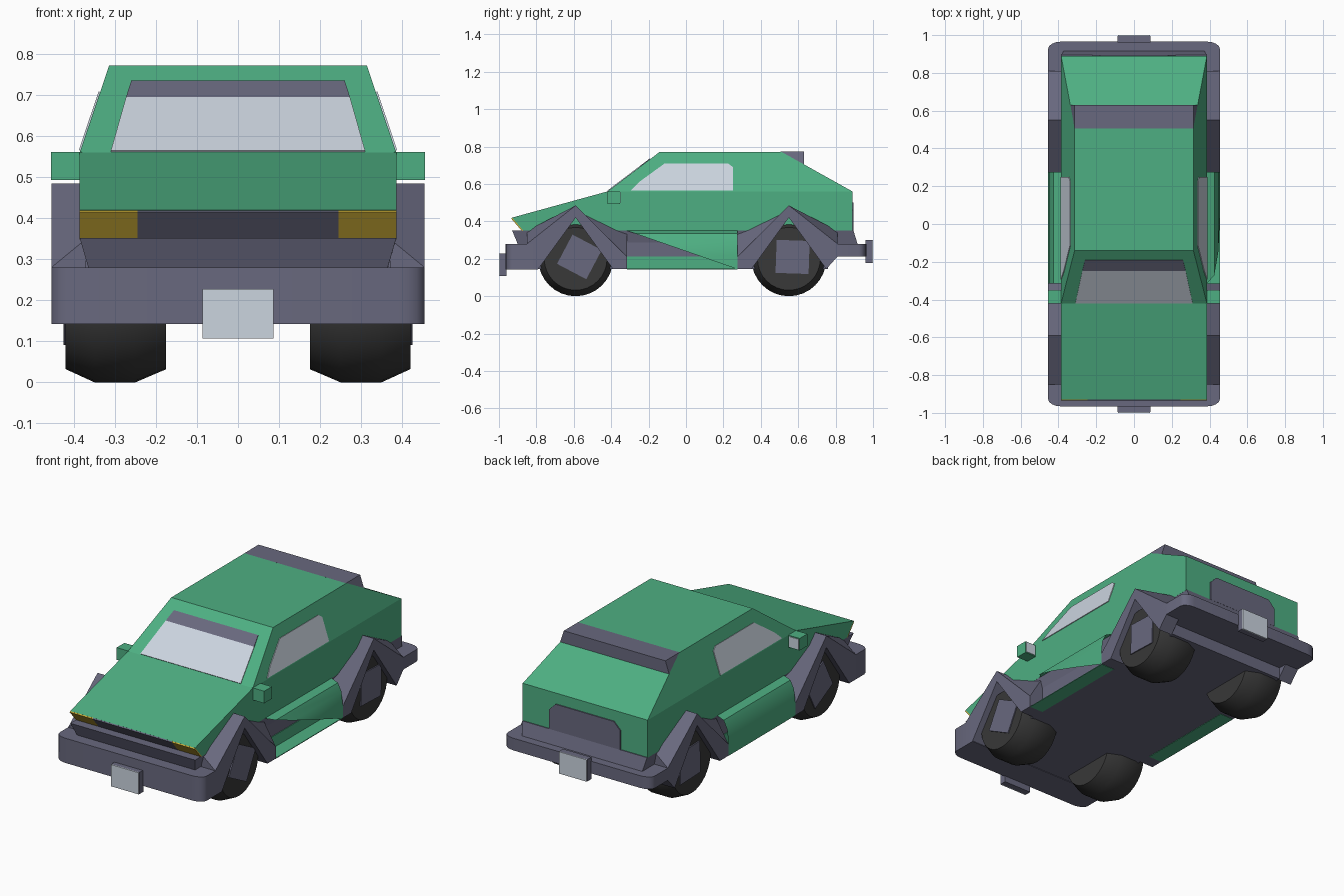
import bpy, bmesh, math
from mathutils import Vector

if "Cube" in bpy.data.objects:
    bpy.data.objects.remove(bpy.data.objects["Cube"])


def material(name, rgb):
    m = bpy.data.materials.new(name)
    m.diffuse_color = (*rgb, 1)
    m.use_nodes = True
    m.node_tree.nodes["Principled BSDF"].inputs["Base Color"].default_value = m.diffuse_color
    return m


GREEN = material("green paint", (.076, .43, .225))
GREY = material("grey trim", (.14, .14, .21))
GLASS = material("pale glass", (.6, .66, .74))
YELLOW = material("yellow lamp", (.66, .45, .04))
RUBBER = material("dark rubber", (.04, .04, .04))


def build(name, verts, faces, mats, smooth=False, solid=True):
    mesh = bpy.data.meshes.new(name)
    mesh.from_pydata([tuple(v) for v in verts], [], faces)
    for m in mats:
        mesh.materials.append(m)
    if solid:
        bm = bmesh.new()
        bm.from_mesh(mesh)
        bmesh.ops.recalc_face_normals(bm, faces=bm.faces[:])
        bm.to_mesh(mesh)
        bm.free()
    if smooth:
        mesh.shade_smooth()
        mesh.set_sharp_from_angle(angle=math.radians(40))
    ob = bpy.data.objects.new(name, mesh)
    bpy.context.collection.objects.link(ob)
    return ob


def loft(name, a, b, mat, smooth=False, caps=None):
    """Joins two matching outlines; caps lists the end faces by index."""
    n = len(a)
    faces = [(i, (i + 1) % n, n + (i + 1) % n, n + i) for i in range(n)]
    for c in caps or [range(n)]:
        faces += [tuple(c), tuple(n + i for i in reversed(list(c)))]
    return build(name, list(a) + list(b), faces, [mat], smooth)


def box(name, x0, x1, y0, y1, z0, z1, mat):
    a = [(x0, y0, z0), (x1, y0, z0), (x1, y1, z0), (x0, y1, z0)]
    return loft(name, a, [(x, y, z1) for x, y, z in a], mat)


def plate(name, pts, out, mat, thick=.006):
    """Thin plate lying on a surface, raised in direction out."""
    d = Vector(out).normalized() * thick
    return loft(name, [Vector(p) - d * .3 for p in pts], [Vector(p) + d for p in pts], mat)


def half_width(z):
    return .386 - .071 * max(0, z - .56) / .21


def across(name, profile, mat, caps=None):
    return loft(name, [(-half_width(z), y, z) for y, z in profile],
                [(half_width(z), y, z) for y, z in profile], mat, caps=caps)


# painted body shell with tapered cabin
across("body", [(-.93, .42), (-.42, .56), (-.14, .772), (.51, .772),
                (.89, .56), (.89, .35), (-.87, .35)], GREEN,
       [(1, 2, 3, 4), (0, 1, 4, 5, 6)])
# roof spoiler
across("spoiler", [(.505, .773), (.63, .773), (.63, .70)], GREY)

# grey band beneath the body, and floor
loft("lower_band",
     [(-.386, -.93, .352), (.386, -.93, .352), (.386, .895, .352), (-.386, .895, .352)],
     [(-.365, -.90, .28), (.365, -.90, .28), (.37, .92, .27), (-.37, .92, .27)], GREY)
box("floor", -.37, .37, -.80, .76, .145, .30, GREY)


# bumpers with rounded corners
def bumper(name, s, inner, outer, z0, z1):
    half = [(.455, inner)]
    for k in range(5):
        t = math.radians(22.5 * k)
        half.append((.39 + .065 * math.cos(t), outer - .04 + .04 * math.sin(t)))
    ring = half + [(-x, y) for x, y in reversed(half)]
    loft(name, [(x, s * y, z0) for x, y in ring], [(x, s * y, z1) for x, y in ring], GREY, True)


bumper("front_bumper", -1, .79, .965, .142, .28)
bumper("rear_bumper", 1, .75, .965, .212, .28)

# number plates: grey block with a pale face
for name, s, z0, z1 in (("front", -1, .107, .228), ("rear", 1, .178, .30)):
    box(name + "_plate_block", -.087, .087, *sorted((s * .96, s * .995)), z0, z1, GREY)
    plate(name + "_plate_face", [(-.086, s * .995, z0), (.086, s * .995, z0),
                                 (.086, s * .995, z1), (-.086, s * .995, z1)],
          (0, s, 0), GLASS, .005)

# headlamps and grille on the undercut nose
def nose(name, x0, x1, mat):
    plate(name, [(x0, -.93, .419), (x1, -.93, .419), (x1, -.872, .352), (x0, -.872, .352)],
          (0, -.76, -.65), mat)


nose("grille", -.245, .245, GREY)
nose("headlamp_left", -.386, -.245, YELLOW)
nose("headlamp_right", .245, .386, YELLOW)


# windscreen, with a grey band along its top
def screen(name, z0, z1, w0, w1, mat):
    def y(z):
        return -.42 + .28 * (z - .56) / .212
    plate(name, [(-w0, y(z0), z0), (w0, y(z0), z0), (w1, y(z1), z1), (-w1, y(z1), z1)],
          (0, -.6, .8), mat, .004)


screen("windscreen", .562, .692, .31, .273, GLASS)
screen("windscreen_band", .692, .733, .273, .26, GREY)

# rear panel
plate("rear_panel", [(x, .89, z) for x, z in ((-.22, .352), (.22, .352), (.22, .46), (.18, .50),
                                             (-.18, .50), (-.22, .46))], (0, 1, 0), GREY)


# wheels
def wheel(name, s, yc):
    n = 32
    prof = [(.175, .168), (.25, .2), (.35, .2), (.42, .168)]
    verts = [(s * x, yc + r * math.cos(2 * math.pi * i / n), .2 + r * math.sin(2 * math.pi * i / n))
             for x, r in prof for i in range(n)]
    faces = [(j * n + i, j * n + (i + 1) % n, (j + 1) * n + (i + 1) % n, (j + 1) * n + i)
             for j in range(3) for i in range(n)]
    faces += [tuple(range(n)), tuple(range(3 * n, 4 * n))]
    build(name + "_tyre", verts, faces, [RUBBER], True)
    turn = .3 if yc < 0 else .75
    plate(name + "_rim", [(s * .42, yc + .02 + .125 * math.cos(turn + k * math.pi / 2),
                           .21 + .125 * math.sin(turn + k * math.pi / 2)) for k in range(4)],
          (s, 0, 0), GREY)


# pointed arch: narrow outer outline, wider where it meets the body
OUTER = [(-.79, .145), (-.59, .42), (-.39, .145), (-.315, .145), (-.315, .21),
         (-.59, .485), (-.85, .28), (-.85, .145)]
INNER = OUTER[:4] + [(-.315, .35), (-.59, .485), (-.85, .35), (-.85, .145)]


def arch(name, s, rear):
    def place(x, pts):
        out = []
        for i, (y, z) in enumerate(pts):
            if rear:
                y = -y - .04
                z = .212 if i == 7 else z
            out.append((s * x, y, z))
        return out
    loft(name, place(.455, OUTER), place(.37, INNER), GREY)


for side, s in (("left", -1), ("right", 1)):
    for end, yc in (("front", -.59), ("rear", .55)):
        wheel(f"{end}_{side}_wheel", s, yc)
        arch(f"{end}_{side}_arch", s, yc > 0)

    # curved side skirt; the right one is cut along a diagonal
    verts, section = [], [(.386, .35), (.425, .335), (.447, .29), (.455, .22), (.455, .145)]
    for x, z in section:
        y0 = -.315 + (.588 * (.35 - z) / .205 if s > 0 else 0)
        verts += [(s * x, y0, z), (s * x, .275, z)]
    faces = [(2 * i, 2 * i + 1, 2 * i + 3, 2 * i + 2)[::s] for i in range(4)]
    build(side + "_skirt", verts, faces, [GREEN], True, False)
    # sill inside the skirt
    box(side + "_sill", *sorted((s * .368, s * .374)), -.315, .275, .145, .212, GREEN)
    box(side + "_sill_base", *sorted((s * .37, s * .454)), -.315, .275, .143, .147, GREEN)

    # side window
    plate(side + "_window", [(s * half_width(z), y, z) for y, z in
                             ((-.295, .565), (-.25, .61), (-.115, .708), (.225, .708),
                              (.25, .69), (.25, .565))], (s, 0, .33), GLASS, .004)

    # door mirror with a pale rear face
    box(side + "_mirror", *sorted((s * .38, s * .456)), -.42, -.352, .493, .561, GREEN)
    plate(side + "_mirror_glass", [(s * x, -.352, z) for x, z in
                                   ((.392, .498), (.451, .498), (.451, .556), (.392, .556))],
          (0, 1, 0), GLASS, .003)
